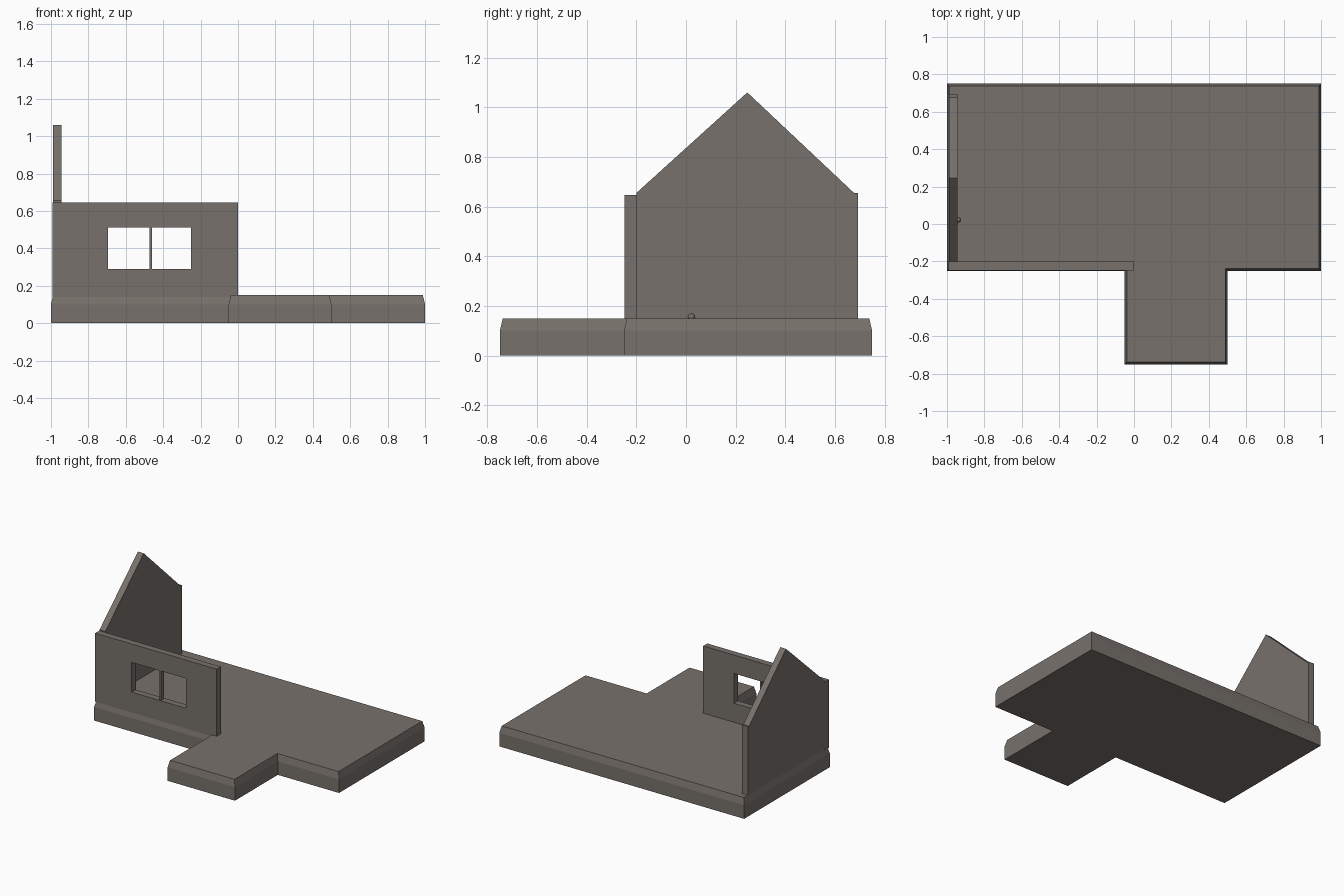
import bpy, bmesh

if "Cube" in bpy.data.objects:
    bpy.data.objects.remove(bpy.data.objects["Cube"])

stone = bpy.data.materials.new("warm grey stone")
stone.diffuse_color = (0.187, 0.165, 0.149, 1)
stone.use_nodes = True
stone.node_tree.nodes["Principled BSDF"].inputs["Base Color"].default_value = stone.diffuse_color


def finish(name, bm):
    bmesh.ops.recalc_face_normals(bm, faces=bm.faces)
    me = bpy.data.meshes.new(name)
    bm.to_mesh(me)
    bm.free()
    me.materials.append(stone)
    ob = bpy.data.objects.new(name, me)
    bpy.context.collection.objects.link(ob)
    return ob


def inset(pts, d):
    """Move every edge of an axis-aligned counter-clockwise outline inward."""
    out = []
    for i, (x, y) in enumerate(pts):
        for a, b in ((pts[i - 1], pts[i]), (pts[i], pts[(i + 1) % len(pts)])):
            dx, dy = b[0] - a[0], b[1] - a[1]
            length = abs(dx) + abs(dy)
            x, y = x - dy / length * d, y + dx / length * d
        out.append((x, y))
    return out


def loft(name, rings):
    """Join matching rings of 3D points and cap both ends."""
    bm = bmesh.new()
    loops = [[bm.verts.new(p) for p in r] for r in rings]
    n = len(loops[0])
    for lo, hi in zip(loops, loops[1:]):
        for i in range(n):
            j = (i + 1) % n
            bm.faces.new((lo[i], lo[j], hi[j], hi[i]))
    bm.faces.new(loops[0][::-1])
    bm.faces.new(loops[-1])
    return finish(name, bm)


def box(name, x0, x1, y0, y1, z0, z1):
    r = [(x0, y0), (x1, y0), (x1, y1), (x0, y1)]
    return loft(name, [[(x, y, z) for x, y in r] for z in (z0, z1)])


# Floor slab with porch and slightly sloped upper rim
outline = [(-1, -0.25), (-0.05, -0.25), (-0.05, -0.75), (0.5, -0.75),
           (0.5, -0.25), (1, -0.25), (1, 0.75), (-1, 0.75)]
loft("floor_slab", [[(x, y, z) for x, y in inset(outline, d)]
                    for z, d in ((0, 0), (0.1, 0), (0.15, 0.012))])

# Pointed side wall
gable = [(-0.2, 0.15), (0.692, 0.15), (0.692, 0.655), (0.677, 0.655),
         (0.247, 1.06), (-0.2, 0.655)]
loft("gable_wall", [[(x, y, z) for y, z in gable] for x in (-0.99, -0.943)])

# Front wall: one frame-shaped solid around the window opening
Y0, Y1 = -0.248, -0.2
bm = bmesh.new()
xs, zs = (-0.993, -0.695, -0.25, 0), (0.14, 0.29, 0.51, 0.646)
grid = [[bm.verts.new((x, Y0, z)) for z in zs] for x in xs]
for i in range(3):
    for k in range(3):
        if (i, k) != (1, 1):
            bm.faces.new((grid[i][k], grid[i + 1][k],
                          grid[i + 1][k + 1], grid[i][k + 1]))
res = bmesh.ops.extrude_face_region(bm, geom=bm.faces[:], use_keep_orig=True)
moved = [v for v in res["geom"] if isinstance(v, bmesh.types.BMVert)]
bmesh.ops.translate(bm, verts=moved, vec=(0, Y1 - Y0, 0))
finish("front_wall", bm)

# Upright bar dividing the window
box("window_bar", -0.472, -0.46, Y0 + 0.004, Y1 - 0.004, 0.29, 0.51)

# Small nub on the floor beside the gable wall
bm = bmesh.new()
bmesh.ops.create_uvsphere(bm, u_segments=10, v_segments=6, radius=0.014)
bmesh.ops.translate(bm, verts=bm.verts[:], vec=(-0.94, 0.022, 0.155))
finish("floor_nub", bm)
